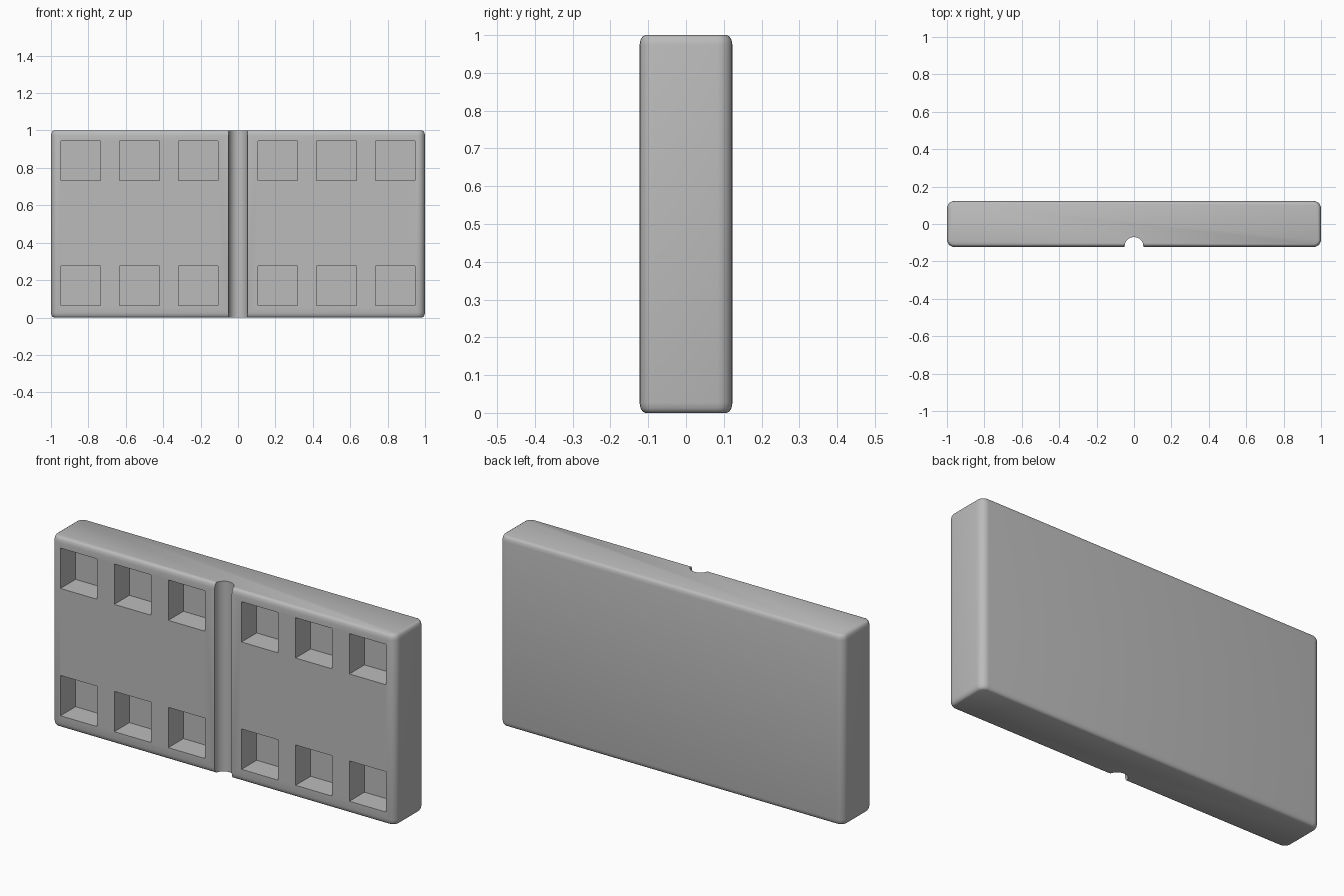
import bpy, bmesh, math

if "Cube" in bpy.data.objects:
    bpy.data.objects.remove(bpy.data.objects["Cube"])

W, D, H = 1.0, 0.123, 1.0      # half width, half depth, height
R = 0.04                       # vertical corner radius

grey = bpy.data.materials.new("plain_grey")
grey.diffuse_color = (0.5, 0.5, 0.5, 1)
grey.use_nodes = True
grey.node_tree.nodes["Principled BSDF"].inputs["Base Color"].default_value = grey.diffuse_color


def outline(inset, z, steps=6):
    """Rounded rectangle ring, pulled in by inset, at height z."""
    r = R - inset
    pts = []
    for i, (sx, sy) in enumerate([(1, 1), (-1, 1), (-1, -1), (1, -1)]):
        for k in range(steps + 1):
            a = math.pi / 2 * (i + k / steps)
            pts.append((sx * (W - R) + r * math.cos(a),
                        sy * (D - R) + r * math.sin(a), z))
    return pts


def make_object(name, bm):
    bmesh.ops.recalc_face_normals(bm, faces=bm.faces)
    me = bpy.data.meshes.new(name)
    bm.to_mesh(me)
    bm.free()
    ob = bpy.data.objects.new(name, me)
    bpy.context.collection.objects.link(ob)
    me.materials.append(grey)
    return ob


# Slab: stacked rounded outlines with softened top and bottom rims
bm = bmesh.new()
rim = [(0.015, 0.0), (0.008, 0.004), (0.003, 0.012), (0.0, 0.027)]
levels = rim + [(i, H - z) for i, z in reversed(rim)]
rings = [[bm.verts.new(p) for p in outline(i, z)] for i, z in levels]
for a, b in zip(rings, rings[1:]):
    for j in range(len(a)):
        k = (j + 1) % len(a)
        bm.faces.new((a[j], a[k], b[k], b[j]))
bm.faces.new(rings[0])
bm.faces.new(rings[-1])
slab = make_object("slab", bm)

# Cutter for the square pockets, two rows of six
bm = bmesh.new()
size, depth = 0.212, 0.125
for x in (0.213, 0.527, 0.84):
    for s in (-1, 1):
        for z in (0.17, 0.839):
            cube = bmesh.ops.create_cube(bm, size=1)["verts"]
            bmesh.ops.scale(bm, vec=(size, depth * 2, size), verts=cube)
            bmesh.ops.translate(bm, vec=(s * x, -D, z), verts=cube)
pockets = make_object("pocket_cutter", bm)

# Cutter for the half-round vertical groove
bm = bmesh.new()
bmesh.ops.create_cone(bm, cap_ends=True, segments=32,
                      radius1=0.05, radius2=0.05, depth=1.4)
bmesh.ops.translate(bm, vec=(0, -D + 0.003, H / 2), verts=bm.verts)
groove = make_object("groove_cutter", bm)

# Cut the slab
bpy.context.view_layer.objects.active = slab
slab.select_set(True)
for cutter in (groove, pockets):
    mod = slab.modifiers.new(cutter.name, 'BOOLEAN')
    mod.operation = 'DIFFERENCE'
    mod.solver = 'EXACT'
    mod.object = cutter
    bpy.ops.object.modifier_apply(modifier=mod.name)
    bpy.data.objects.remove(cutter)

bpy.ops.object.shade_smooth_by_angle(angle=math.radians(35))
